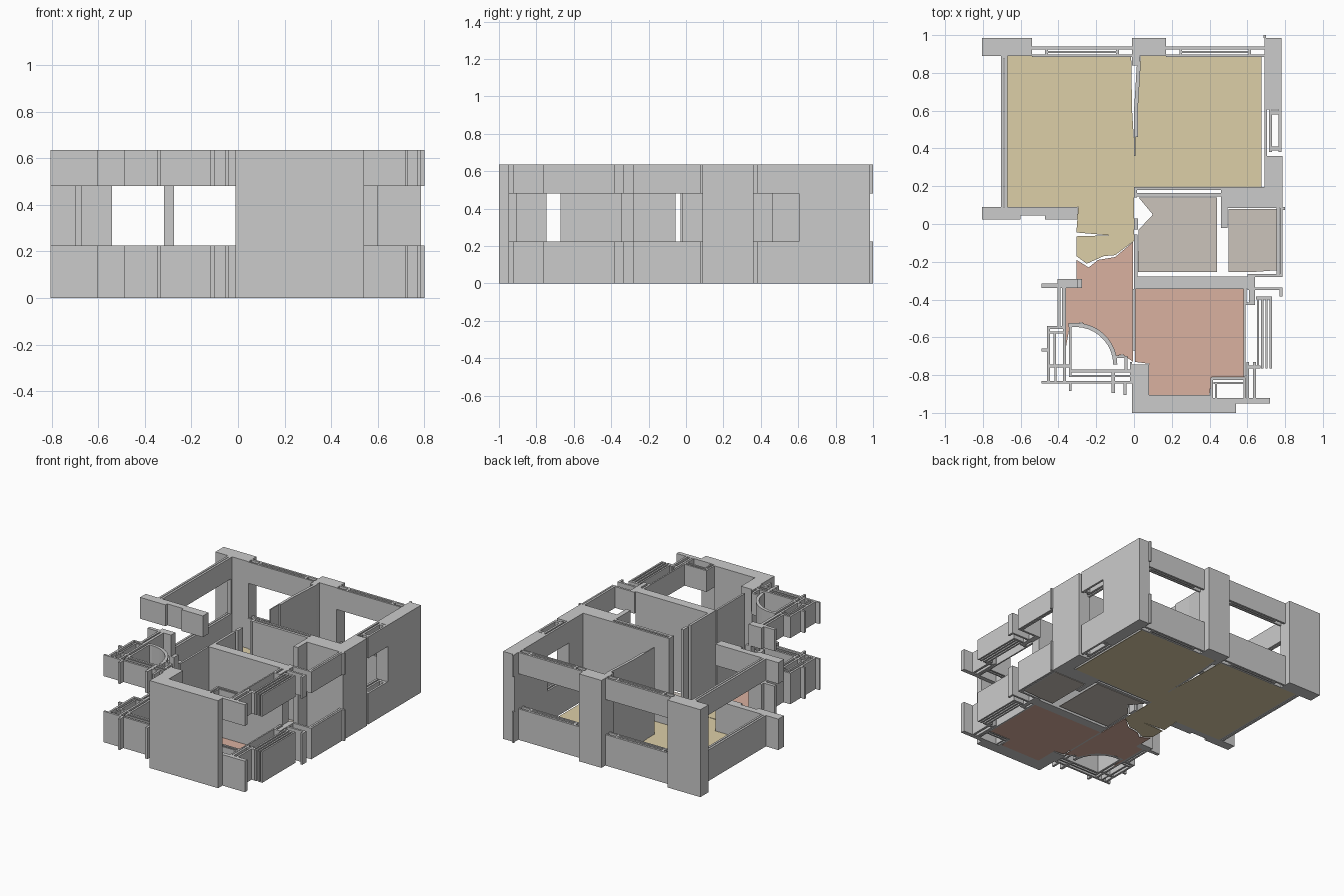
import bpy, bmesh, math

H, SILL, HEAD = 0.635, 0.225, 0.48
FULL = [(0, H)]                      # solid wall
OPEN = [(0, SILL), (HEAD, H)]        # wall with a window band left out


def prism(bm, pts, z0, z1):
    """Extrude a plan outline between two heights."""
    face = bm.faces.new([bm.verts.new((x, y, z0)) for x, y in pts])
    top = bmesh.ops.extrude_face_region(bm, geom=[face])["geom"]
    for v in top:
        if isinstance(v, bmesh.types.BMVert):
            v.co.z = z1


def finish(name, bm, mat=None):
    bmesh.ops.recalc_face_normals(bm, faces=bm.faces[:])
    me = bpy.data.meshes.new(name)
    bm.to_mesh(me)
    bm.free()
    ob = bpy.data.objects.new(name, me)
    bpy.context.collection.objects.link(ob)
    if mat:
        me.materials.append(mat)
    return ob


def walls(name, rects, bands):
    """Plan rectangles (x0, y0, x1, y1) raised over each height band."""
    bm = bmesh.new()
    for x0, y0, x1, y1 in rects:
        for z0, z1 in bands:
            prism(bm, [(x0, y0), (x1, y0), (x1, y1), (x0, y1)], z0, z1)
    return finish(name, bm)


def outline_walls(name, pts, bands):
    bm = bmesh.new()
    for z0, z1 in bands:
        prism(bm, pts, z0, z1)
    return finish(name, bm)


def floor(name, pts, mat):
    bm = bmesh.new()
    prism(bm, pts, 0.0, 0.004)
    return finish(name, bm, mat)


def material(name, rgb):
    m = bpy.data.materials.new(name)
    m.diffuse_color = (*rgb, 1)
    return m


# Floors
beige = material("beige_floor", (0.72, 0.62, 0.39))
pink = material("pink_floor", (0.70, 0.44, 0.35))
stone = material("stone_floor", (0.60, 0.55, 0.50))
floor("bedroom_floor", [
    (-.67, .89), (-.015, .89), (-.01, .6), (.005, .36), (.015, .6), (.035, .89),
    (.675, .89), (.675, .195), (0, .185), (0, -.09), (-.10, -.165), (-.16, -.17),
    (-.25, -.21), (-.305, -.17), (-.305, -.065), (-.13, -.06), (-.305, -.045),
    (-.295, .09), (-.67, .09)], beige)
floor("hall_floor", [
    (-.305, -.19), (-.24, -.23), (-.19, -.19), (-.10, -.175), (-.005, -.095),
    (-.005, -.73), (-.06, -.69), (-.10, -.70), (-.15, -.62), (-.22, -.55),
    (-.28, -.52), (-.34, -.54), (-.36, -.65), (-.36, -.34), (-.305, -.34)], pink)
floor("front_room_floor", [
    (.005, -.345), (.58, -.345), (.58, -.81), (.41, -.81), (.40, -.905),
    (.08, -.905), (.08, -.74), (.005, -.73)], pink)
floor("bath_floor", [
    (.025, .14), (.10, .05), (.025, -.03), (.02, -.255), (.44, -.255), (.44, .14)], stone)
floor("utility_floor", [
    (.50, .08), (.755, .08), (.755, -.245), (.62, -.255), (.50, -.255)], stone)

# Full-height outer walls
walls("back_left_corner", [(-.805, .89, -.54, .985), (-.70, .875, -.67, .89)], FULL)
walls("back_middle_pier", [(-.01, .89, .17, .985)], FULL)
outline_walls("back_right_wall", [
    (.69, .605), (.78, .605), (.78, .985), (.69, .985)], FULL)
outline_walls("right_wall", [
    (.46, -.02), (.495, -.02), (.495, .085), (.785, .085), (.785, .36), (.69, .36),
    (.69, .195), (.46, .195)], FULL)
outline_walls("front_wall", [
    (-.01, -1), (.54, -1), (.54, -.95), (.405, -.95), (.405, -.905),
    (.08, -.905), (.08, -.745), (-.01, -.745)], FULL)

# Full-height inner walls
walls("cross_wall", [(0, -.345, .60, -.278)], FULL)
walls("centre_wall", [(-.007, -.67, .007, -.345), (0, -.278, .018, -.055)], FULL)
walls("bath_wall", [(0, .18, .46, .195), (.005, .145, .46, .165),
                    (0, .14, .015, .18), (.0, -.03, .02, .03)], FULL)
outline_walls("bedroom_partition", [
    (0, .36), (.008, .36), (.008, .46), (.02, .46), (.02, .6), (.035, .84),
    (.03, .89), (-.01, .89), (-.01, .84), (.015, .84), (.0, .6)], FULL)
walls("hall_post", [(-.318, -.34, -.275, -.29)], [(SILL, HEAD)])

# Back windows: two thin leaves with end caps
for name, x0, x1 in (("back_left_window", -.54, -.01), ("back_right_window", .17, .69)):
    walls(name, [(x0, .925, x1, .94), (x0 + .08, .905, x1 - .08, .917),
                 (x0, .885, x1, .897), (x0 + .07, .885, x0 + .085, .94),
                 (x1 - .085, .885, x1 - .07, .94)], OPEN)

# Left and right windows
walls("left_window", [(-.705, .09, -.69, .89), (-.685, .09, -.67, .89)], OPEN)
walls("left_wing", [(-.805, .025, -.695, .09), (-.695, .045, -.30, .09),
                    (-.74, .025, -.60, .045), (-.47, .025, -.30, .045)], OPEN)
walls("right_window", [(.69, .36, .705, .605), (.715, .38, .73, .605),
                       (.765, .38, .78, .605), (.715, .39, .78, .41),
                       (.715, .58, .78, .60)], OPEN)
walls("right_stubs", [(.685, .985, .70, 1.0), (.78, .075, .80, .09)], OPEN)
walls("utility_window", [(.755, -.28, .77, .085), (.773, -.28, .785, .085),
                         (.60, -.28, .785, -.265)], OPEN)

# Front right room windows
walls("front_right_window", [
    (.60, -.345, .64, -.278), (.60, -.35, .785, -.335), (.77, -.385, .785, -.335),
    (.58, -.43, .595, -.345), (.595, -.43, .64, -.415), (.61, -.43, .64, -.345),
    (.58, -.81, .59, -.43), (.595, -.94, .61, -.73), (.63, -.94, .645, -.73),
    (.595, -.765, .645, -.75)], OPEN)
walls("bay_slats", [(x, -.765, x + .012, -.385) for x in (.65, .673, .696, .718)]
      + [(.645, -.40, .73, -.385), (.63, -.765, .67, -.75)], OPEN)
walls("front_corner_window", [
    (.405, -.825, .59, -.812), (.42, -.848, .59, -.836), (.405, -.92, .418, -.812),
    (.43, -.92, .44, -.836), (.405, -.95, .72, -.92), (.58, -.92, .592, -.812)], OPEN)

# Front left balcony
walls("balcony_side", [
    (-.49, -.34, -.30, -.315), (-.405, -.315, -.30, -.29),
    (-.405, -.55, -.39, -.34), (-.38, -.55, -.36, -.34)], OPEN)
walls("balcony_frame", [
    (-.46, -.845, -.445, -.54), (-.425, -.745, -.413, -.57), (-.46, -.555, -.37, -.54),
    (-.46, -.58, -.37, -.57), (-.375, -.845, -.36, -.53), (-.345, -.80, -.33, -.53),
    (-.46, -.76, -.34, -.745), (-.345, -.785, -.02, -.77), (-.345, -.81, -.02, -.80),
    (-.49, -.845, -.01, -.83), (-.42, -.83, -.41, -.76),
    (-.49, -.675, -.46, -.66), (-.49, -.845, -.475, -.83), (-.345, -.885, -.33, -.845),
    (-.12, -.895, -.10, -.77), (-.055, -.905, -.04, -.845), (-.05, -.77, -.035, -.70),
    (-.02, -.845, -.01, -.73), (-.11, -.71, -.05, -.695)], OPEN)

# Curved balcony rail
arc = [math.radians(d) for d in range(0, 101, 10)]
outline_walls("balcony_curve",
              [(-.31 + .222 * math.cos(a), -.745 + .222 * math.sin(a)) for a in arc]
              + [(-.31 + .20 * math.cos(a), -.745 + .20 * math.sin(a)) for a in reversed(arc)],
              OPEN)
